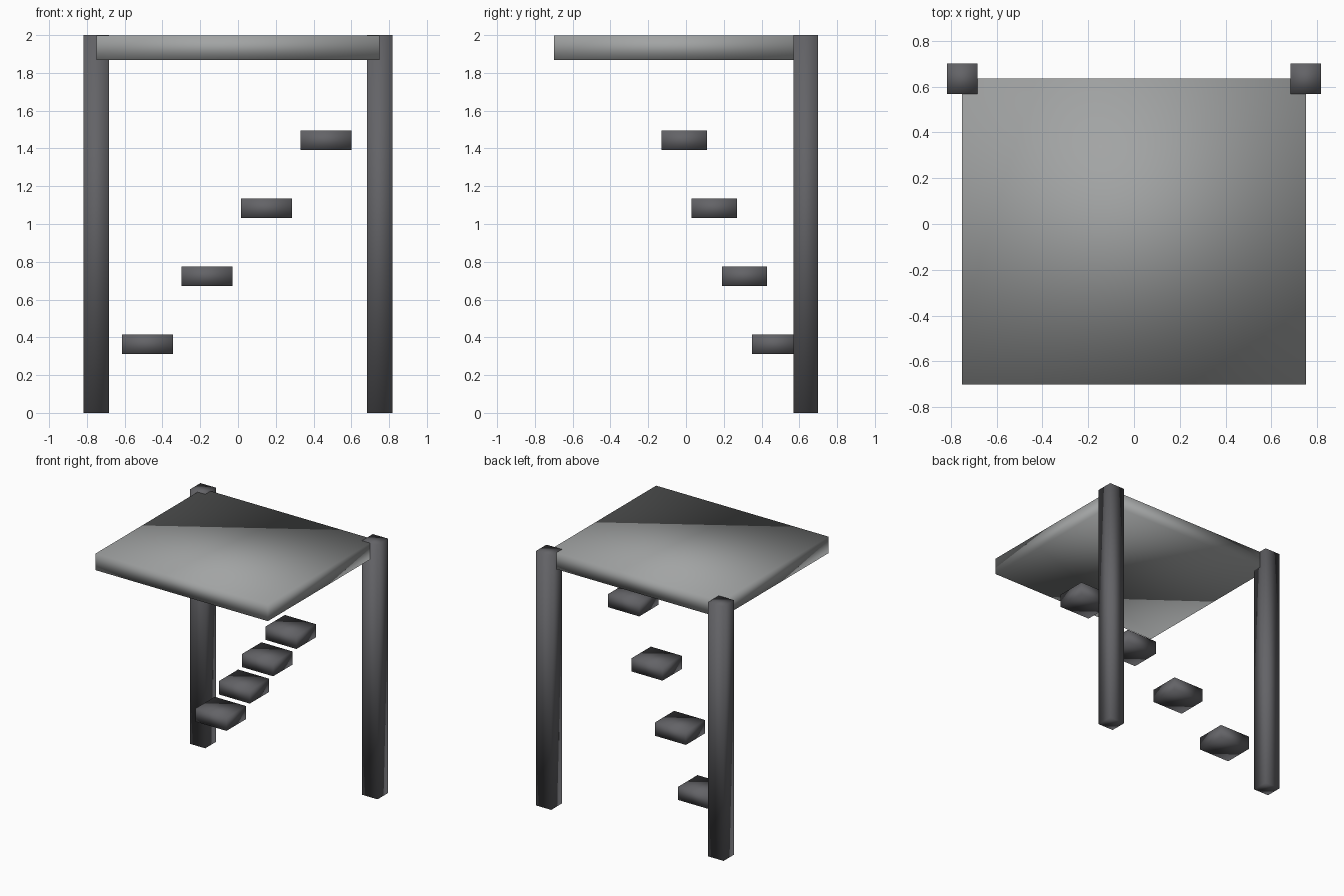
import bpy
import bmesh
from mathutils import Vector

if "Cube" in bpy.data.objects:
    bpy.data.objects.remove(bpy.data.objects["Cube"])


def material(name, rgb):
    mat = bpy.data.materials.new(name)
    mat.diffuse_color = (*rgb, 1)
    mat.use_nodes = True
    mat.node_tree.nodes["Principled BSDF"].inputs["Base Color"].default_value = mat.diffuse_color
    return mat


def box(name, lo, hi, mat):
    lo, hi = Vector(lo), Vector(hi)
    bm = bmesh.new()
    bmesh.ops.create_cube(bm, size=1)
    bmesh.ops.scale(bm, vec=hi - lo, verts=bm.verts)
    bmesh.ops.translate(bm, vec=(lo + hi) / 2, verts=bm.verts)
    # Original boxes share smooth normals across their edges
    for f in bm.faces:
        f.smooth = True
    mesh = bpy.data.meshes.new(name)
    bm.to_mesh(mesh)
    bm.free()
    mesh.materials.append(mat)
    obj = bpy.data.objects.new(name, mesh)
    bpy.context.collection.objects.link(obj)
    return obj


slab_grey = material("slab_grey", (0.36, 0.37, 0.37))
dark_grey = material("dark_grey", (0.125, 0.125, 0.135))

# Platform slab
box("platform", (-0.75, -0.70, 1.868), (0.75, 0.635, 1.998), slab_grey)

# Two rear posts
for side, x in (("left", -0.75), ("right", 0.75)):
    box(side + "_post", (x - 0.067, 0.568, 0), (x + 0.067, 0.70, 2.0), dark_grey)

# Floating steps climbing forward and to the right
for i in range(4):
    x, y, z = -0.48 + 0.315 * i, 0.47 - 0.16 * i, 0.363 + 0.36 * i
    box(f"step_{i + 1}", (x - 0.135, y - 0.12, z - 0.052),
        (x + 0.135, y + 0.12, z + 0.052), dark_grey)
